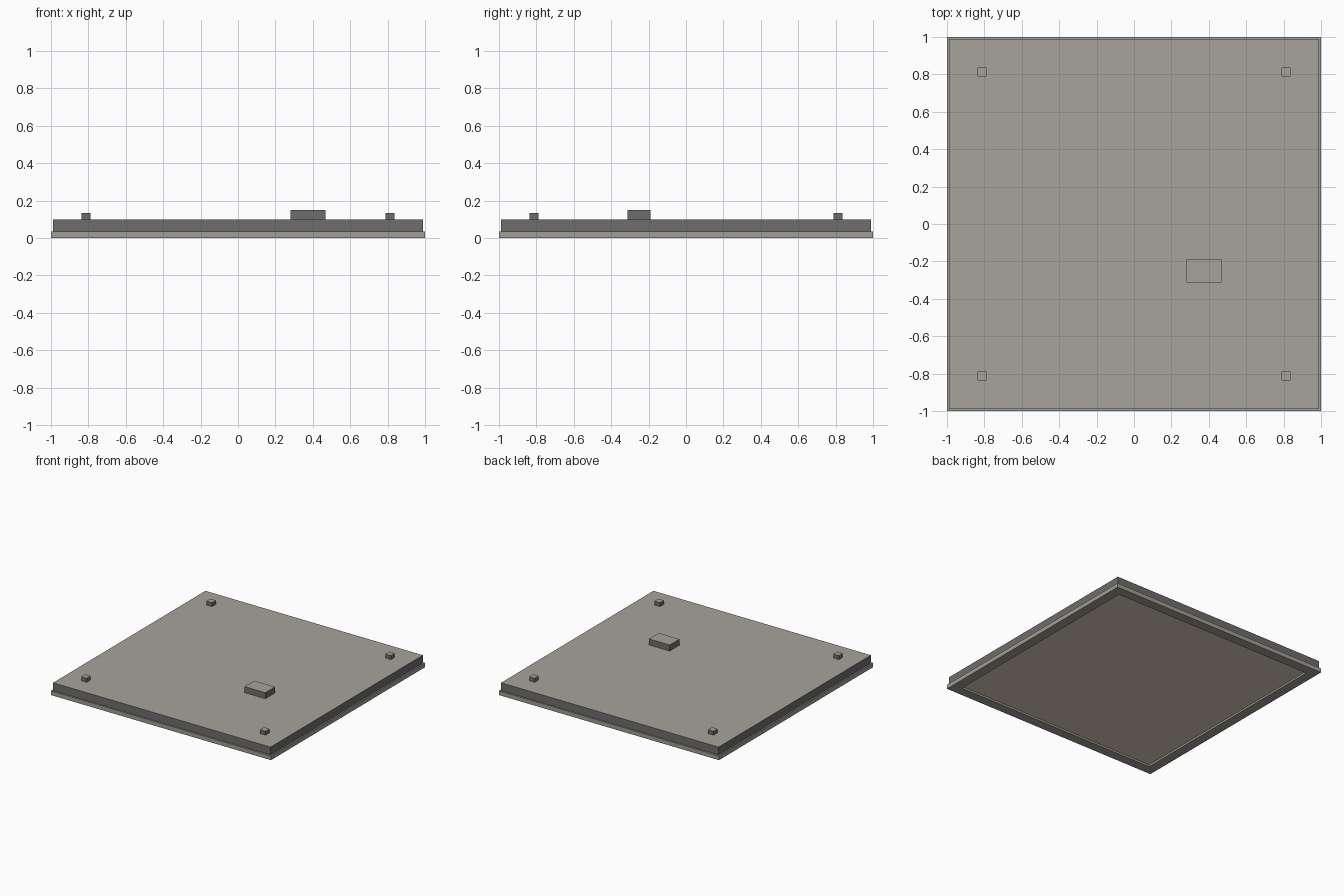
import bpy
import bmesh

old = bpy.data.objects.get("Cube")
if old:
    bpy.data.objects.remove(old, do_unlink=True)


def make_material(name, rgb):
    mat = bpy.data.materials.new(name)
    mat.use_nodes = True
    colour = (*rgb, 1.0)
    mat.diffuse_color = colour
    mat.node_tree.nodes["Principled BSDF"].inputs["Base Color"].default_value = colour
    return mat


TOP, DARK, RIM, PANEL = range(4)
materials = [
    make_material("light grey", (0.39, 0.367, 0.325)),
    make_material("dark grey", (0.156, 0.154, 0.146)),
    make_material("warm grey", (0.36, 0.342, 0.292)),
    make_material("warm cream", (0.70, 0.615, 0.50)),
]


def box_mesh(size, base):
    """Box with its bottom face centred on base."""
    bm = bmesh.new()
    bmesh.ops.create_cube(bm, size=1)
    bmesh.ops.scale(bm, vec=size, verts=bm.verts)
    x, y, z = base
    bmesh.ops.translate(bm, vec=(x, y, z + size[2] / 2), verts=bm.verts)
    bm.normal_update()
    return bm


def finish(bm, name):
    mesh = bpy.data.meshes.new(name)
    bm.to_mesh(mesh)
    bm.free()
    for mat in materials:
        mesh.materials.append(mat)
    obj = bpy.data.objects.new(name, mesh)
    bpy.context.collection.objects.link(obj)


def capped_box(name, size, base):
    """Dark-sided box with a light top."""
    bm = box_mesh(size, base)
    for face in bm.faces:
        face.material_index = TOP if face.normal.z > 0.5 else DARK
    finish(bm, name)


# Rim: border all around with a recessed cream panel beneath
bm = box_mesh((2, 2, 0.035), (0, 0, 0))
for face in bm.faces:
    face.material_index = RIM
bottom = min(bm.faces, key=lambda f: f.normal.z)
for thickness, depth in ((0.08, 0), (0.001, -0.015)):
    bmesh.ops.inset_region(bm, faces=[bottom], thickness=thickness,
                           depth=depth, use_even_offset=True)
bottom.material_index = PANEL
finish(bm, "rim_and_panel")

# Housing on top of the rim
capped_box("housing", (1.977, 1.977, 0.065), (0, 0, 0.035))

# Connection box
capped_box("connection_box", (0.188, 0.125, 0.05), (0.374, -0.251, 0.10))

# Mounting blocks near the corners
for x, side in ((-0.813, "right"), (0.813, "left")):
    for y, end in ((-0.813, "front"), (0.813, "back")):
        capped_box(f"{end}_{side}_mount", (0.05, 0.05, 0.033), (x, y, 0.10))
